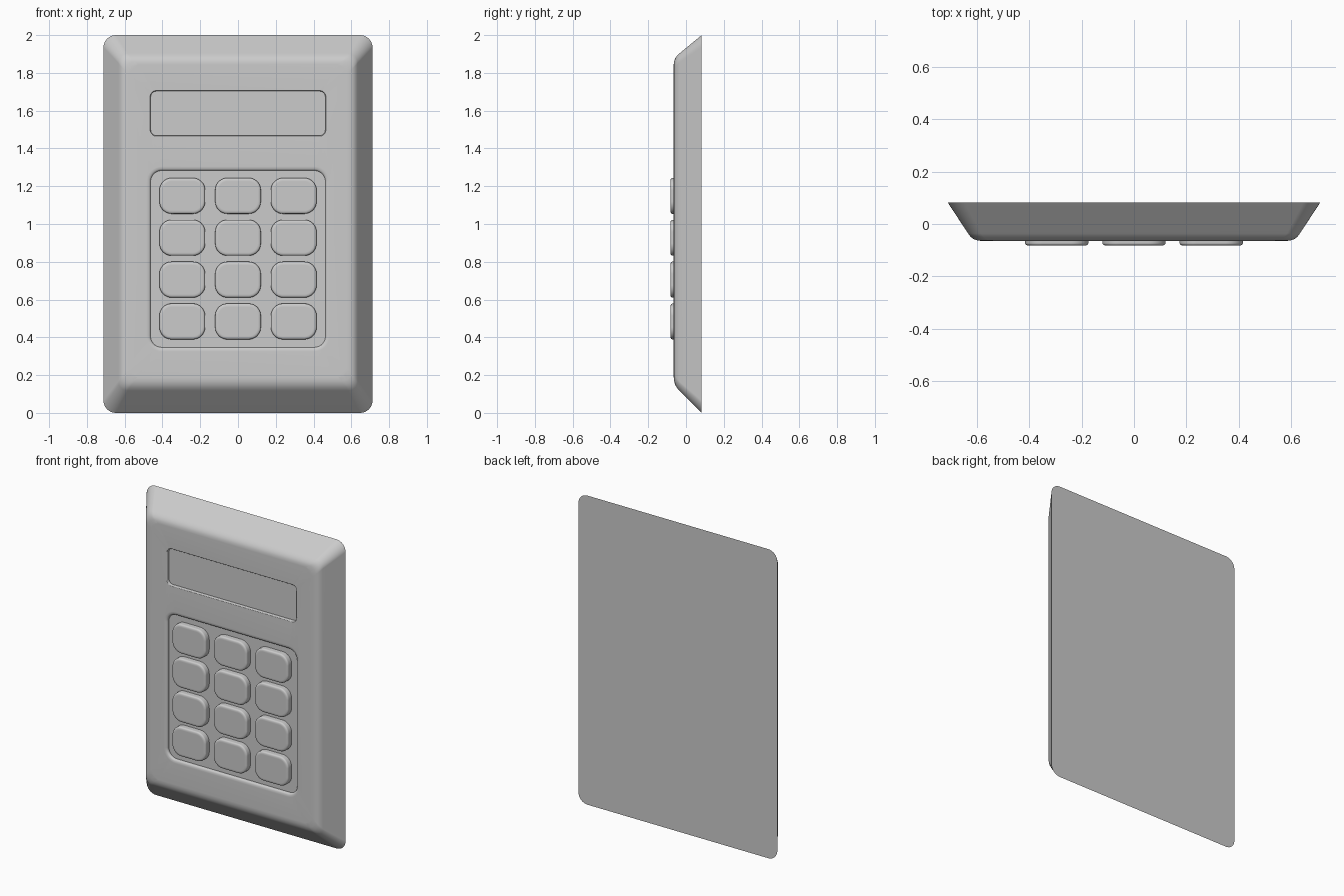
import bpy, bmesh, math
from mathutils import Vector

if "Cube" in bpy.data.objects:
    bpy.data.objects.remove(bpy.data.objects["Cube"])

FRONT, BACK, FLOOR, KEY_TOP = -0.065, 0.083, -0.045, -0.083


def ring(bm, hw, z0, z1, r, y, seg=8):
    """Rounded rectangle of verts facing y."""
    verts = []
    corners = [(hw - r, z1 - r), (r - hw, z1 - r), (r - hw, z0 + r), (hw - r, z0 + r)]
    for q, (cx, cz) in enumerate(corners):
        for i in range(seg + 1):
            a = (q + i / seg) * math.pi / 2
            verts.append(bm.verts.new((cx + r * math.cos(a), y, cz + r * math.sin(a))))
    return verts


def loft(bm, rings):
    """Skin consecutive rings with quads."""
    for a, b in zip(rings, rings[1:]):
        for i in range(len(a)):
            j = (i + 1) % len(a)
            bm.faces.new((a[i], a[j], b[j], b[i]))


def loop_edges(bm, verts):
    return [bm.edges.get((v, verts[i - 1])) for i, v in enumerate(verts)]


def finish(bm, name, angle):
    bmesh.ops.recalc_face_normals(bm, faces=bm.faces[:])
    mesh = bpy.data.meshes.new(name)
    bm.to_mesh(mesh)
    bm.free()
    ob = bpy.data.objects.new(name, mesh)
    bpy.context.collection.objects.link(ob)
    bpy.ops.object.select_all(action='DESELECT')
    ob.select_set(True)
    bpy.context.view_layer.objects.active = ob
    bpy.ops.object.shade_smooth_by_angle(angle=math.radians(angle))
    ob.modifiers.new("flat_normals", 'WEIGHTED_NORMAL').keep_sharp = True
    return ob


# Housing: sloped sides with a rounded front edge
bm = bmesh.new()
sides = [ring(bm, *p) for p in (
    (0.712, 0.0, 2.0, 0.065, BACK),
    (0.634, 0.118, 1.902, 0.05, -0.036),
    (0.624, 0.134, 1.889, 0.05, -0.049),
    (0.612, 0.150, 1.876, 0.05, -0.058),
    (0.597, 0.168, 1.862, 0.05, -0.063),
    (0.578, 0.188, 1.845, 0.05, FRONT))]
loft(bm, sides)
bm.faces.new(sides[0])
front_edges = loop_edges(bm, sides[-1])


# Recesses: rounded lip, short wall and flat floor
def recess(hw, z0, z1, r, lip):
    rings = []
    for out, y in ((lip, FRONT), (lip * 0.45, FRONT + 0.002),
                   (lip * 0.12, FRONT + 0.006), (0, FRONT + 0.012), (0, FLOOR)):
        rings.append(ring(bm, hw + out, z0 - out, z1 + out, r + out, y))
    loft(bm, rings)
    bm.faces.new(rings[-1])
    return loop_edges(bm, rings[0])


front_edges += recess(0.463, 0.347, 1.283, 0.06, 0.022)   # keypad well
front_edges += recess(0.462, 1.468, 1.703, 0.03, 0.005)   # display window

# Front face around the two recesses
bmesh.ops.triangle_fill(bm, use_beauty=True, edges=front_edges,
                        normal=Vector((0, -1, 0)))
finish(bm, "housing", 40)

# Keys: softly rounded pads, 3 columns by 4 rows
bm = bmesh.new()
w, h = 0.121, 0.095
pad = [ring(bm, w - i, i - h, h - i, 0.065 - i, y) for i, y in (
    (0, FLOOR), (0, KEY_TOP + 0.010), (0.003, KEY_TOP + 0.004),
    (0.009, KEY_TOP + 0.001), (0.018, KEY_TOP))]
loft(bm, pad)
bm.faces.new(pad[0])
bm.faces.new(pad[-1])
key = finish(bm, "key", 50)
for row in range(4):
    for col in range(3):
        k = key if row == col == 0 else key.copy()
        if k is not key:
            bpy.context.collection.objects.link(k)
        k.name = f"key_{row + 1}_{col + 1}"
        k.location = ((col - 1) * 0.295, 0, 1.149 - row * 0.2217)
